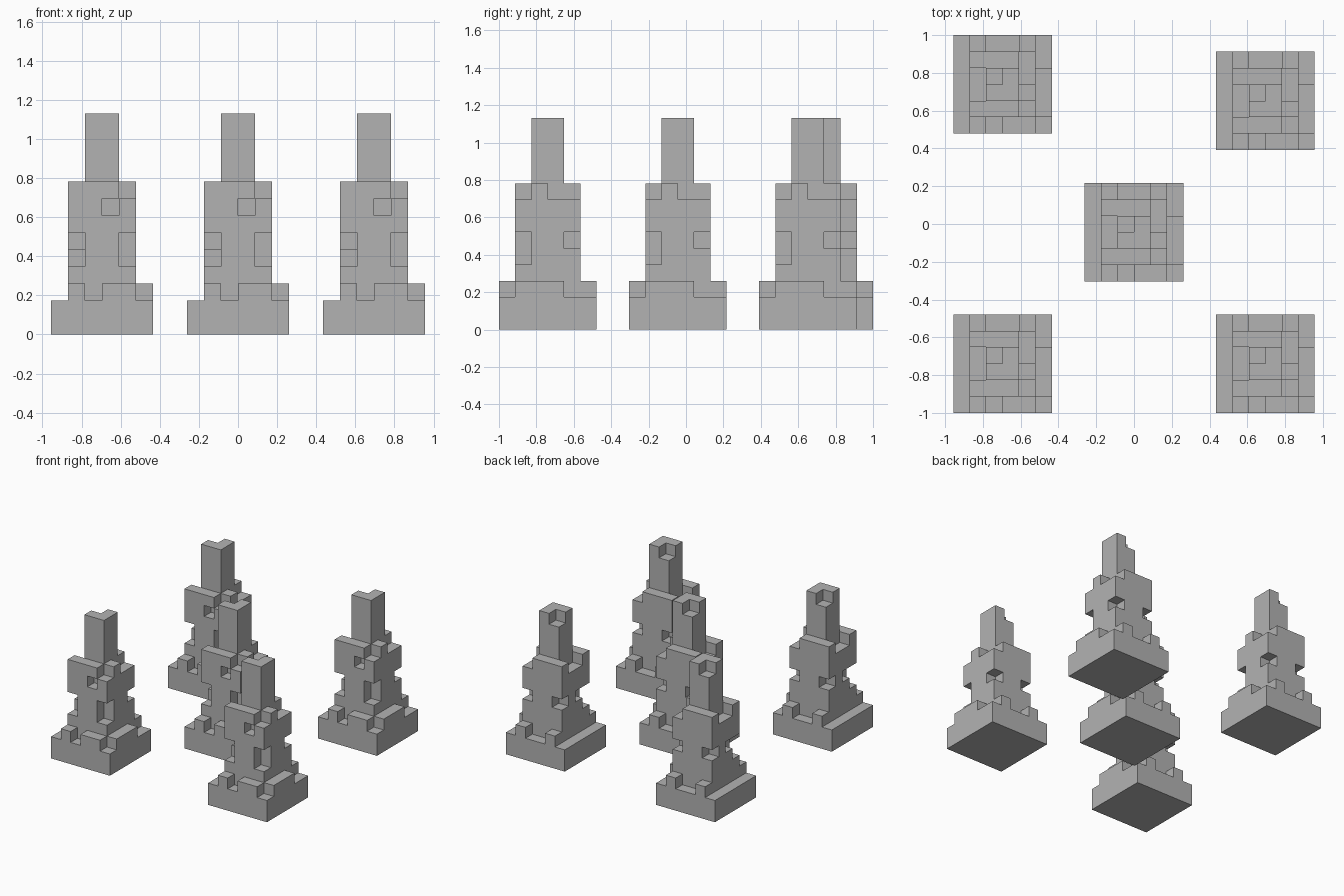
import bpy
import bmesh
from mathutils import Vector

if "Cube" in bpy.data.objects:
    bpy.data.objects.remove(bpy.data.objects["Cube"], do_unlink=True)

U = 2 / 23  # edge of one building block

stone = bpy.data.materials.new("grey stone")
stone.use_nodes = True
grey = (0.45, 0.45, 0.45, 1)
stone.diffuse_color = grey
stone.node_tree.nodes["Principled BSDF"].inputs["Base Color"].default_value = grey


def block(lo, hi, z0, z1):
    """All cells of a square tier."""
    r = range(lo, hi)
    return {(x, y, z) for x in r for y in r for z in range(z0, z1)}


# Three stepped tiers
cells = block(0, 6, 0, 3) | block(1, 5, 3, 9) | block(2, 4, 9, 13)

# Crenel gaps round the base tier
cells -= {(0, y, 2) for y in range(6)}
cells -= {(x, 0, 2) for x in (2, 5)}
cells -= {(5, y, 2) for y in (4, 5)}
cells -= {(x, 5, 2) for x in (2, 3)}

# Crenel gaps round the middle tier
cells -= {(1, y, 8) for y in (2, 3)}
cells -= {(4, y, 8) for y in (1, 3, 4)}

# Corner notches and front window of the middle tier
cells -= {(x, y, 5) for x in (1, 4) for y in (1, 4)}
cells -= {(x, 1, 4) for x in (1, 4)}
cells -= {(1, 2, 5), (3, 1, 7)}

# Broken corner of the spire
cells.discard((2, 3, 12))

# Skin the exposed sides of the cells
bm = bmesh.new()
for cell in sorted(cells):
    centre = Vector(cell) + Vector((-2.5, -2.5, 0.5))
    for axis in range(3):
        for sign in (-1, 1):
            near = list(cell)
            near[axis] += sign
            if tuple(near) in cells:
                continue
            n, a, b = Vector(), Vector(), Vector()
            n[axis] = sign / 2
            a[(axis + 1) % 3] = 0.5
            b[(axis + 2) % 3] = sign / 2
            ring = (-a - b, a - b, a + b, b - a)
            bm.faces.new([bm.verts.new((centre + n + c) * U) for c in ring])
bmesh.ops.remove_doubles(bm, verts=bm.verts, dist=U / 100)
bmesh.ops.dissolve_limit(bm, angle_limit=0.01, verts=bm.verts, edges=bm.edges)
mesh = bpy.data.meshes.new("tower")
bm.to_mesh(mesh)
bm.free()
mesh.materials.append(stone)

# Five identical towers
places = {
    "front_right_tower": (-8, -8.5),
    "front_left_tower": (8, -8.5),
    "centre_tower": (0, -0.5),
    "back_right_tower": (-8, 8.5),
    "back_left_tower": (8, 7.5),
}
for name, (x, y) in places.items():
    tower = bpy.data.objects.new(name, mesh)
    tower.location = (x * U, y * U, 0)
    bpy.context.collection.objects.link(tower)
